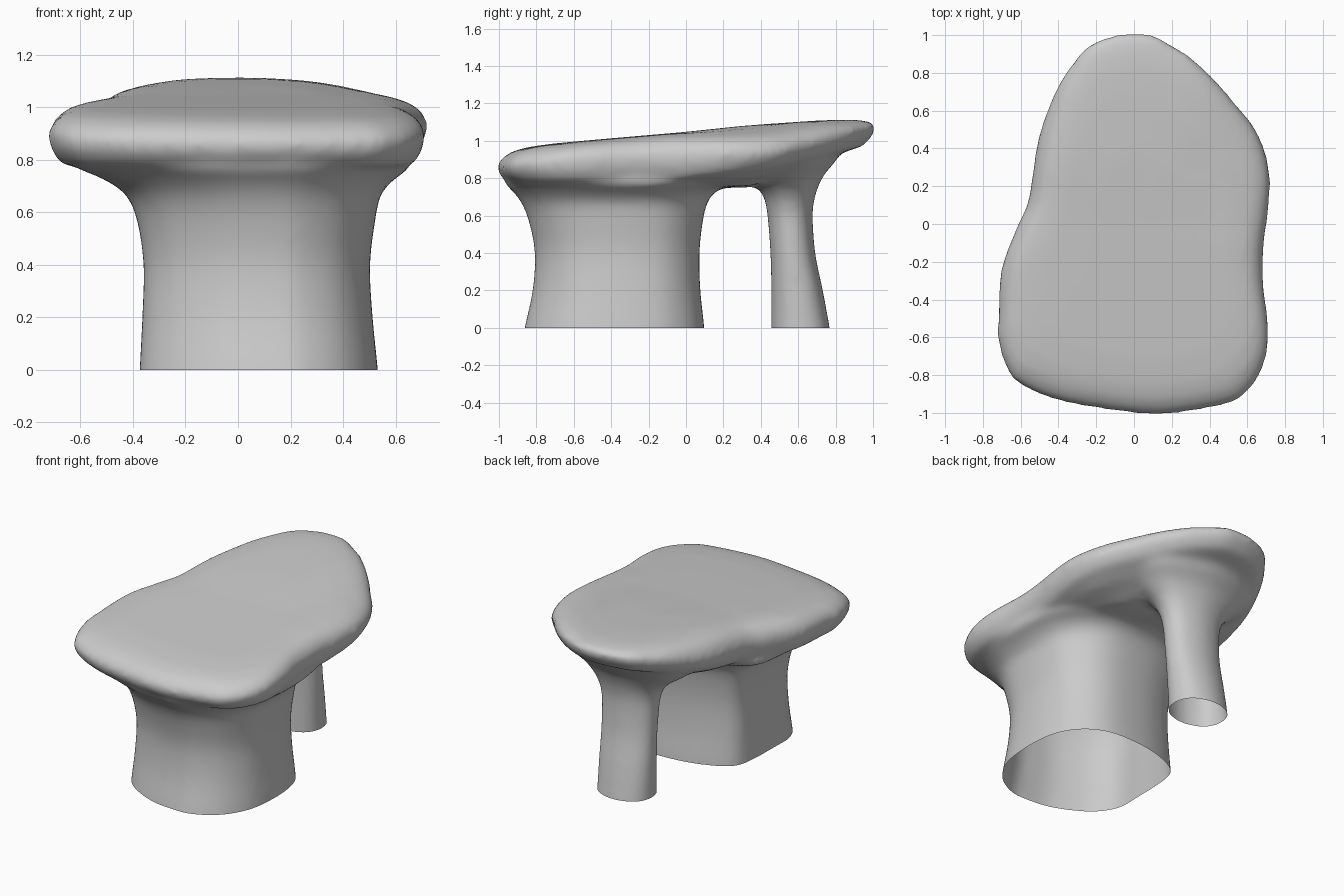
import bpy, bmesh
from mathutils import Vector

if "Cube" in bpy.data.objects:
    bpy.data.objects.remove(bpy.data.objects["Cube"])


def ramp(points, t):
    """Piecewise linear lookup."""
    if t <= points[0][0]:
        return points[0][1]
    for (a, va), (b, vb) in zip(points, points[1:]):
        if t <= b:
            return va + (vb - va) * (t - a) / (b - a)
    return points[-1][1]


def spline(points, steps=4, closed=True):
    """Catmull-Rom curve through points of any dimension."""
    p = [Vector(q) for q in points]
    n, out = len(p), []
    if not closed:
        p = [2 * p[0] - p[1]] + p + [2 * p[-1] - p[-2]]
    for i in range(n if closed else n - 1):
        a, b, c, d = ((p[i - 1], p[i], p[(i + 1) % n], p[(i + 2) % n]) if closed
                      else p[i:i + 4])
        for k in range(steps):
            t = k / steps
            out.append(0.5 * (2 * b + (c - a) * t + (2 * a - 5 * b + 4 * c - d) * t * t
                              + (3 * b - a - 3 * c + d) * t ** 3))
    return out if closed else out + [p[-2]]


def loft(bm, rings):
    """Skin a stack of rings and cap both ends."""
    rows = [[bm.verts.new(co) for co in ring] for ring in rings]
    n = len(rows[0])
    for a, b in zip(rows, rows[1:]):
        for i in range(n):
            j = (i + 1) % n
            bm.faces.new((a[i], a[j], b[j], b[i]))
    for row in (rows[0], rows[-1]):
        mid = bm.verts.new(sum((v.co for v in row), Vector()) / n)
        for i in range(n):
            bm.faces.new((mid, row[i], row[(i + 1) % n]))


def leg(bm, outline, sections):
    """Fit the outline to the bounds (z, x0, x1, y0, y1) of every section."""
    xs, ys = [p.x for p in outline], [p.y for p in outline]
    rings = []
    for z, x0, x1, y0, y1 in spline(sections, 4, False):
        rings.append([(x0 + (x1 - x0) * (p.x - min(xs)) / (max(xs) - min(xs)),
                       y0 + (y1 - y0) * (p.y - min(ys)) / (max(ys) - min(ys)), z)
                      for p in outline])
    loft(bm, rings)


bm = bmesh.new()

# Slab: irregular outline with a rounded rim, rising towards the back
slab = spline([(-.02, 1.005), (.10, .995), (.27, .90), (.40, .79), (.52, .655), (.655, .48),
               (.715, .28), (.71, .08), (.685, -.1), (.68, -.3), (.705, -.5), (.705, -.65),
               (.665, -.79), (.58, -.90), (.47, -.955), (.13, -1.005), (-.2, -.97),
               (-.42, -.925), (-.6, -.845), (-.665, -.775), (-.715, -.62), (-.715, -.5),
               (-.70, -.24), (-.61, 0), (-.555, .13), (-.505, .45), (-.415, .7),
               (-.325, .845), (-.235, .945), (-.1, .995)], 3)
top = [(-1, .965), (-.5, 1.005), (0, 1.048), (.3, 1.08), (1, 1.135)]
rim = [(-1, .87), (-.65, .905), (0, .935), (.5, .965), (1, 1.085)]
lip = [(-1, .775), (-.7, .78), (0, .80), (.5, .87), (1, .985)]
under = [(-1, .745), (.35, .75), (.55, .80), (.8, .91), (1, .98)]
levels = [(.05, rim, top, 1), (.4, rim, top, 1), (.7, rim, top, .97), (.84, rim, top, .88),
          (.92, rim, top, .72), (.975, rim, top, .42), (1.007, rim, top, 0),
          (.995, rim, lip, .5), (.945, rim, lip, 1), (.8, lip, under, .5),
          (.6, lip, under, .9), (.4, lip, under, 1), (.05, lip, under, 1)]
centre = Vector((.03, -.03))
rings = []
for s, low, high, k in levels:
    ring = []
    for p in slab:
        q = centre + (p - centre) * s
        a, b = ramp(low, q.y), ramp(high, q.y)
        z = a + (b - a) * k
        if high is top:        # the back right shoulder of the top droops
            z -= .25 * max(0, q.x - .2) ** 2 * min(1, max(0, (q.y + .1) * 2)) * max(k, .3)
        ring.append((q.x, q.y, z))
    rings.append(ring)
loft(bm, rings)

# Wide front leg, flaring into the slab
front = spline([(-.375, -.4), (-.37, -.58), (-.27, -.725), (-.06, -.835), (.12, -.86),
                (.25, -.85), (.40, -.76), (.50, -.6), (.53, -.4), (.52, -.2), (.47, -.06),
                (.36, .05), (.2, .1), (-.05, .085), (-.25, .02), (-.345, -.06), (-.37, -.2)])
leg(bm, front, [(-.12, -.38, .54, -.88, .10), (0, -.375, .533, -.863, .098),
                (.2, -.365, .513, -.82, .077), (.4, -.36, .503, -.808, .072),
                (.57, -.385, .523, -.84, .09), (.67, -.43, .545, -.88, .115),
                (.73, -.52, .60, -.925, .16), (.78, -.62, .66, -.965, .26),
                (.86, -.55, .60, -.88, .2)])

# Slender back leg
back = spline([(-1, 0), (-.75, -.7), (0, -1), (.75, -.7), (1, 0), (.75, .7), (0, 1), (-.75, .7)])
leg(bm, back, [(-.12, -.18, .20, .46, .785), (0, -.18, .195, .455, .77),
               (.2, -.175, .20, .455, .733), (.4, -.17, .205, .45, .692),
               (.6, -.18, .215, .435, .678), (.7, -.21, .25, .415, .69),
               (.76, -.27, .30, .37, .71), (.82, -.36, .38, .29, .74),
               (.89, -.42, .47, .23, .80), (.95, -.38, .42, .25, .83)])

bmesh.ops.recalc_face_normals(bm, faces=bm.faces)
mesh = bpy.data.meshes.new("stone_table")
bm.to_mesh(mesh)
bm.free()
table = bpy.data.objects.new("stone_table", mesh)
bpy.context.collection.objects.link(table)
bpy.context.view_layer.objects.active = table
table.select_set(True)

# Fuse the parts into one skin and soften the joins
fuse = table.modifiers.new("fuse", 'REMESH')
fuse.mode = 'VOXEL'
fuse.voxel_size = 0.02
soft = table.modifiers.new("soften", 'SMOOTH')
soft.factor = 0.5
soft.iterations = 14
for name in ("fuse", "soften"):
    bpy.ops.object.modifier_apply(modifier=name)

# Slice the legs open at the ground
bm = bmesh.new()
bm.from_mesh(table.data)
bmesh.ops.bisect_plane(bm, geom=bm.verts[:] + bm.edges[:] + bm.faces[:],
                       plane_co=(0, 0, 0), plane_no=(0, 0, 1), clear_inner=True)
bm.to_mesh(table.data)
bm.free()
bpy.ops.object.shade_smooth()
